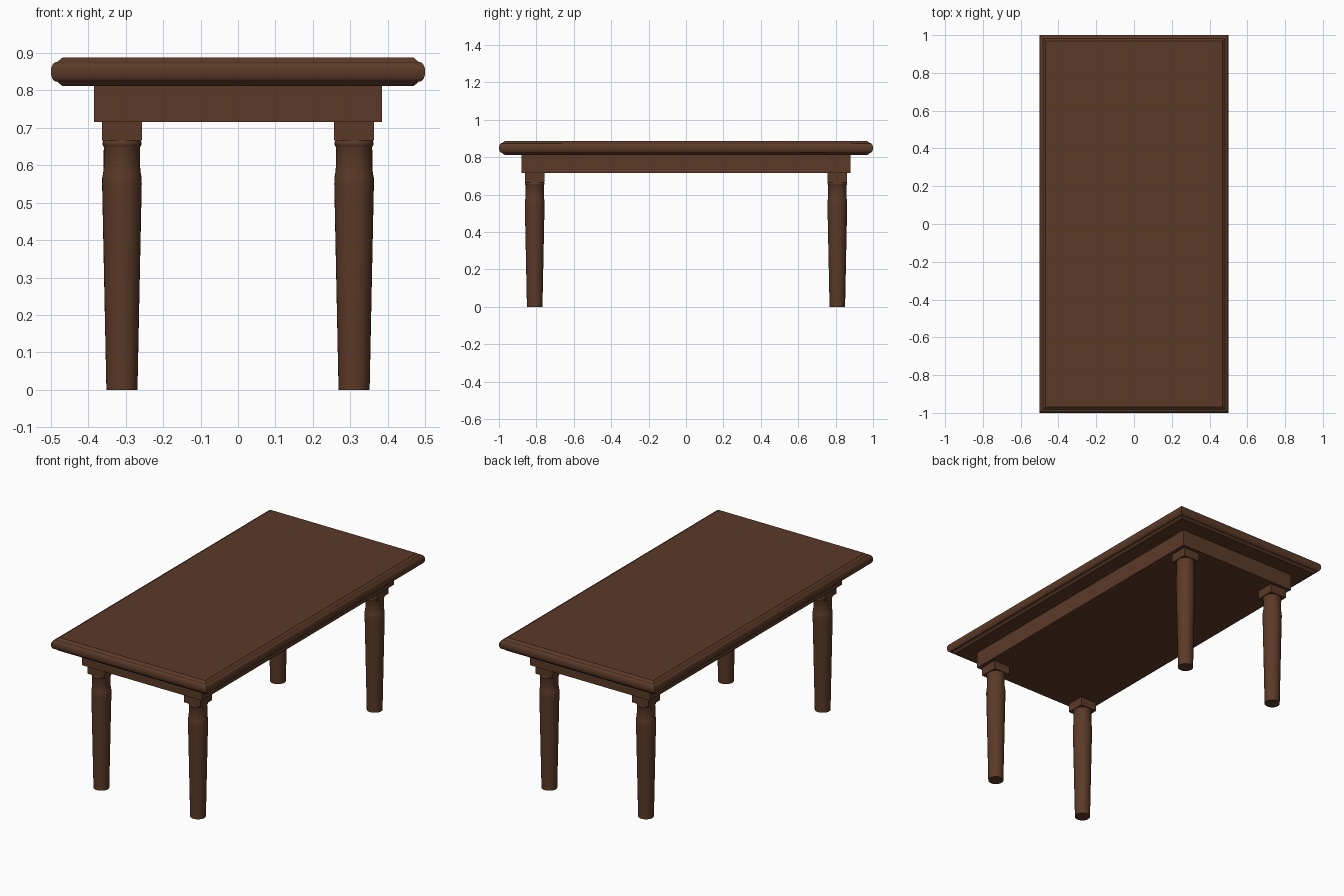
import bpy, bmesh, math

if "Cube" in bpy.data.objects:
    bpy.data.objects.remove(bpy.data.objects["Cube"])

wood = bpy.data.materials.new("dark brown wood")
wood.diffuse_color = (0.105, 0.042, 0.021, 1)
wood.use_nodes = True
wood.node_tree.nodes["Principled BSDF"].inputs["Base Color"].default_value = wood.diffuse_color


def make_object(name, bm, smooth=None):
    bmesh.ops.recalc_face_normals(bm, faces=bm.faces)
    mesh = bpy.data.meshes.new(name)
    bm.to_mesh(mesh)
    bm.free()
    mesh.materials.append(wood)
    ob = bpy.data.objects.new(name, mesh)
    bpy.context.collection.objects.link(ob)
    if smooth:
        bpy.ops.object.select_all(action='DESELECT')
        ob.select_set(True)
        bpy.context.view_layer.objects.active = ob
        bpy.ops.object.shade_smooth_by_angle(angle=math.radians(smooth))
    return ob


def loft(name, rings, smooth=None):
    """Skin a stack of closed point rings and cap both ends."""
    bm = bmesh.new()
    loops = [[bm.verts.new(p) for p in ring] for ring in rings]
    n = len(loops[0])
    for a, b in zip(loops, loops[1:]):
        for i in range(n):
            j = (i + 1) % n
            bm.faces.new((a[i], a[j], b[j], b[i]))
    bm.faces.new(loops[0][::-1])
    bm.faces.new(loops[-1])
    return make_object(name, bm, smooth)


def rect(hx, hy, z, cx=0, cy=0):
    return [(cx + sx * hx, cy + sy * hy, z)
            for sx, sy in ((-1, -1), (1, -1), (1, 1), (-1, 1))]


def circle(r, z, cx, cy, n=32):
    return [(cx + r * math.cos(2 * math.pi * i / n),
             cy + r * math.sin(2 * math.pi * i / n), z) for i in range(n)]


# Tabletop with moulded edge: (inset from the outer edge, height)
bulge = [(0.015 * (1 - math.cos(math.radians(a))),
          0.8495 + 0.026 * math.sin(math.radians(a)))
         for a in range(-90, 91, 15)]
edge = [(0.031, 0.811), (0.017, 0.8235)] + bulge + [(0.017, 0.8755), (0.032, 0.888)]
loft("tabletop", [rect(0.5 - d, 1 - d, z) for d, z in edge], 35)

# Solid apron under the top
loft("apron", [rect(0.384, 0.88, 0.716), rect(0.384, 0.88, 0.812)])

# Turned legs: (radius, height)
leg = [(0.0415, 0), (0.0525, 0.53), (0.053, 0.55), (0.0525, 0.568),
       (0.050, 0.58), (0.0487, 0.595), (0.0485, 0.648), (0.0505, 0.652),
       (0.0525, 0.656), (0.0525, 0.660), (0.0505, 0.664), (0.0495, 0.667)]
for sy, end in ((-1, "front"), (1, "back")):
    for sx, side in ((-1, "left"), (1, "right")):
        x, y = sx * 0.31, sy * 0.809
        loft(f"{end}_{side}_leg", [circle(r, z, x, y) for r, z in leg], 50)
        loft(f"{end}_{side}_leg_block",
             [rect(0.053, 0.053, 0.666, x, y), rect(0.053, 0.053, 0.717, x, y)])
